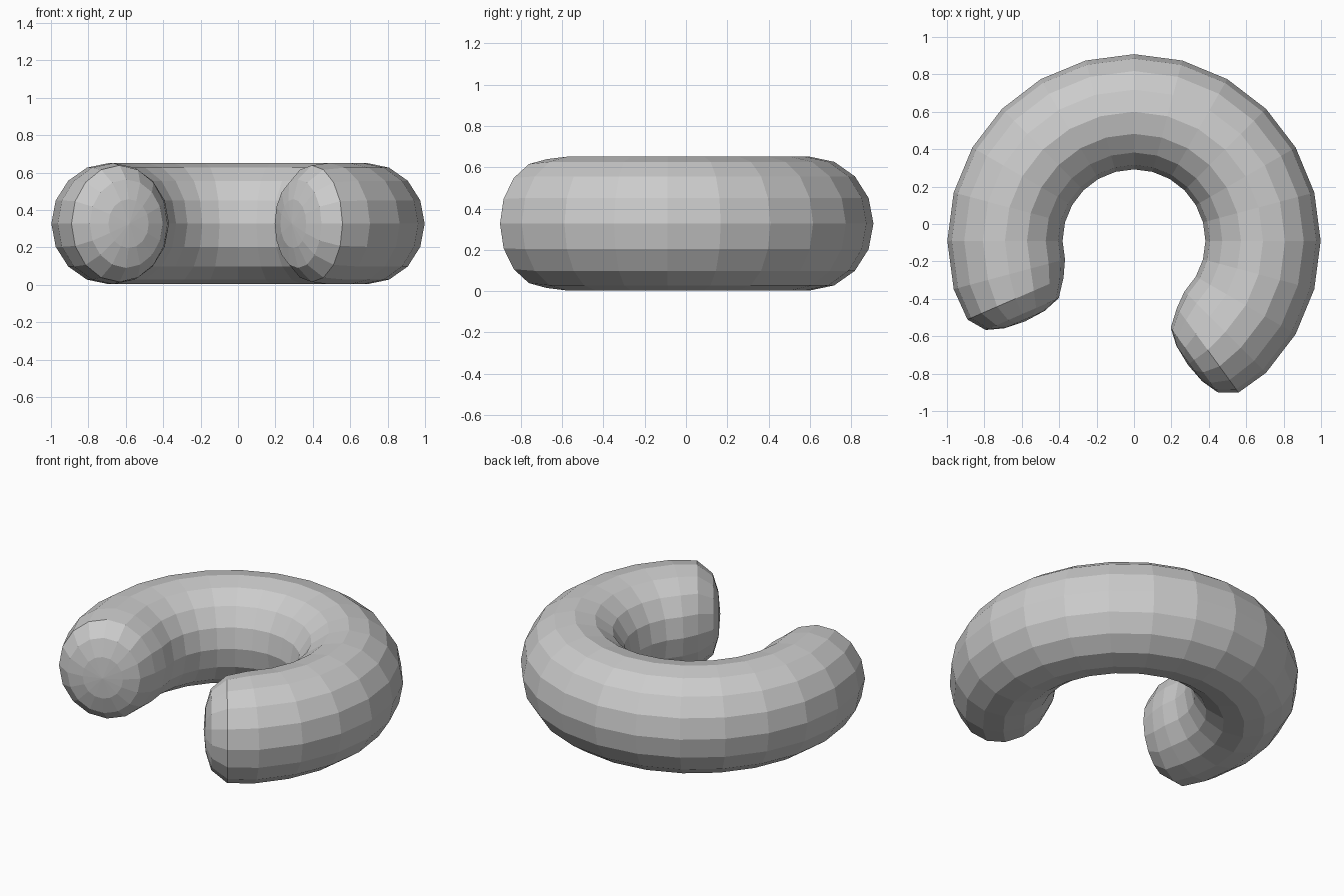
import bpy, bmesh
from math import sin, cos, pi, radians

if "Cube" in bpy.data.objects:
    bpy.data.objects.remove(bpy.data.objects["Cube"])

SIDES = 16                  # sides of the tube
CY, CZ = -0.09, 0.327       # centre of the bend
MAJOR, RAD, HALF_H = 0.69, 0.308, 0.324

bm = bmesh.new()


def section(angle, dist, r, h, tilt=None, push=0.0):
    """Tube cross-section at an angle (degrees) around the bend."""
    a = radians(angle)
    t = radians(angle if tilt is None else tilt)
    cx, cy = dist * cos(a) - push * sin(t), CY + dist * sin(a) + push * cos(t)
    ring = []
    for i in range(SIDES):
        p = 2 * pi * i / SIDES
        ring.append(bm.verts.new((cx + r * cos(p) * cos(t),
                                  cy + r * cos(p) * sin(t),
                                  CZ + h * sin(p))))
    return ring


def bridge(a, b):
    for i in range(SIDES):
        j = (i + 1) % SIDES
        bm.faces.new((a[i], a[j], b[j], b[i]))


def rounded_end(start, angle, tilt, sign):
    """Creased rim followed by a shallow dome."""
    prev = start
    for scale, push in ((1, 0), (0.76, 0.09), (0.42, 0.122)):
        ring = section(angle, 0.705, 0.28 * scale, 0.312 * scale, tilt, sign * push)
        bridge(prev, ring)
        prev = ring
    t, a = radians(tilt), radians(angle)
    d = sign * 0.132
    pole = bm.verts.new((0.705 * cos(a) - d * sin(t),
                         CY + 0.705 * sin(a) + d * cos(t), CZ))
    for i in range(SIDES):
        bm.faces.new((prev[i], prev[(i + 1) % SIDES], pole))


# curved tube
rings = [section(a, MAJOR, RAD, HALF_H) for a in range(-45, 196, 15)]
for a, b in zip(rings, rings[1:]):
    bridge(a, b)

# the two domed ends
rounded_end(rings[-1], 206, 203.5, 1)
rounded_end(rings[0], -56, -54, -1)

bmesh.ops.recalc_face_normals(bm, faces=bm.faces)
mesh = bpy.data.meshes.new("curved_tube")
bm.to_mesh(mesh)
bm.free()
obj = bpy.data.objects.new("curved_tube", mesh)
bpy.context.collection.objects.link(obj)
